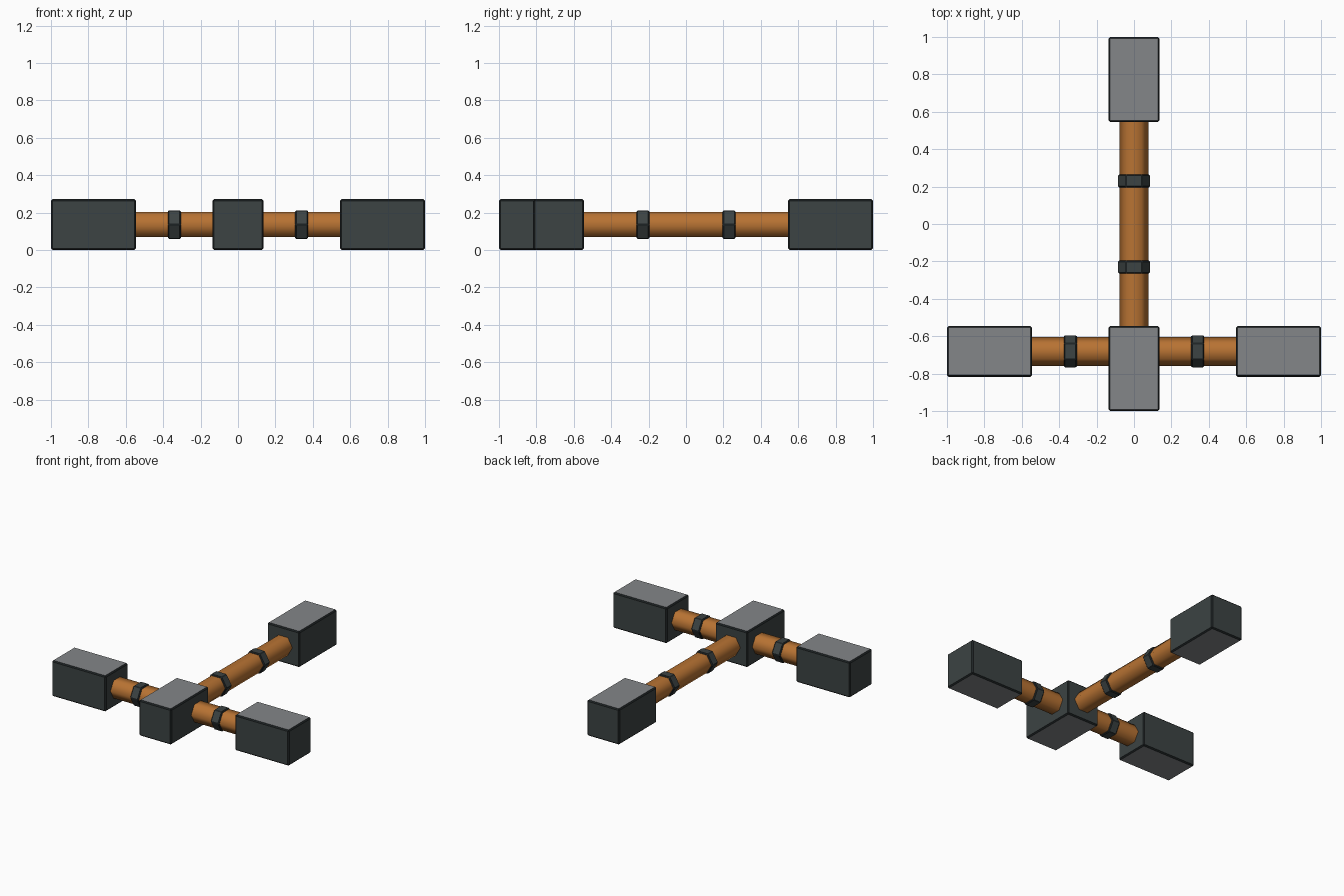
import bpy, bmesh, math
from mathutils import Matrix, Vector

if "Cube" in bpy.data.objects:
    bpy.data.objects.remove(bpy.data.objects["Cube"])


def material(name, color):
    m = bpy.data.materials.new(name)
    m.diffuse_color = (*color, 1)
    m.use_nodes = True
    m.node_tree.nodes["Principled BSDF"].inputs["Base Color"].default_value = m.diffuse_color
    return m


slate = material("dark slate", (0.045, 0.056, 0.056))
edge = material("charcoal edge", (0.012, 0.016, 0.017))
grey = material("mid grey", (0.23, 0.24, 0.25))
copper = material("copper", (0.479, 0.171, 0.033))

W = 0.272        # block width and height
L = 0.455        # block length
Z = W / 2        # height of the pipe axes
ROW = -1 + L - W / 2   # y of the side arms


def finish(name, bm, mats):
    bmesh.ops.recalc_face_normals(bm, faces=bm.faces)
    me = bpy.data.meshes.new(name)
    bm.to_mesh(me)
    bm.free()
    for m in mats:
        me.materials.append(m)
    ob = bpy.data.objects.new(name, me)
    bpy.context.collection.objects.link(ob)
    return ob


def block(name, x, y, along):
    """Bevelled block: slate sides, grey top and bottom, dark worn edges."""
    size = (L, W, W) if along == 'X' else (W, L, W)
    bm = bmesh.new()
    bmesh.ops.create_cube(bm, size=1)
    bmesh.ops.scale(bm, vec=size, verts=bm.verts)
    bmesh.ops.bevel(bm, geom=bm.edges[:], offset=0.009, segments=1, affect='EDGES')
    bm.normal_update()
    for f in bm.faces:
        n = f.normal
        if max(abs(c) for c in n) < 0.95:
            f.material_index = 1
        elif abs(n.z) > 0.95:
            f.material_index = 2
    bmesh.ops.translate(bm, vec=(x, y, Z), verts=bm.verts)
    finish(name, bm, [slate, edge, grey])


def hexagon(radius, length, along):
    """Six-sided prism with its flats up and down."""
    bm = bmesh.new()
    bmesh.ops.create_cone(bm, cap_ends=True, segments=6, radius1=radius,
                          radius2=radius, depth=length)
    # put a corner on the horizontal axis, whichever way the prism points
    first = max(bm.verts, key=lambda v: v.co.x).co
    spin = Matrix.Rotation(-math.atan2(first.y, first.x), 4, 'Z')
    lay = Matrix.Rotation(math.radians(90), 4, 'X')
    turn = Matrix.Rotation(math.radians(90 if along == 'X' else 0), 4, 'Z')
    bmesh.ops.transform(bm, matrix=turn @ lay @ spin, verts=bm.verts)
    return bm


def pipe(name, start, end, along):
    a, b = Vector(start), Vector(end)
    bm = hexagon(0.0775, (b - a).length, along)
    for f in bm.faces:
        f.smooth = len(f.verts) == 4
    for e in bm.edges:
        if any(len(f.verts) == 6 for f in e.link_faces):
            e.smooth = False
    bmesh.ops.translate(bm, vec=(a + b) / 2, verts=bm.verts)
    finish(name, bm, [copper])


def ring(name, x, y, along):
    bm = hexagon(0.0885, 0.07, along)
    bmesh.ops.bevel(bm, geom=bm.edges[:], offset=0.007, segments=1, affect='EDGES')
    for f in bm.faces:
        f.material_index = 0 if f.calc_area() > 0.003 else 1
    bmesh.ops.translate(bm, vec=(x, y, Z), verts=bm.verts)
    finish(name, bm, [slate, edge])


# centre line: hub block, long pipe with two rings, far block
block("hub_block", 0, -1 + L / 2, 'Y')
block("far_block", 0, 1 - L / 2, 'Y')
pipe("long_pipe", (0, -0.57, Z), (0, 0.57, Z), 'Y')
for side, label in ((-1, "front"), (1, "back")):
    ring(label + "_ring", 0, side * 0.23, 'Y')

# side arms: pipe, ring and end block, mirrored
for side, label in ((-1, "left"), (1, "right")):
    block(label + "_block", side * (1 - L / 2), ROW, 'X')
    pipe(label + "_pipe", (side * 0.11, ROW, Z), (side * 0.57, ROW, Z), 'X')
    ring(label + "_ring", side * 0.34, ROW, 'X')
